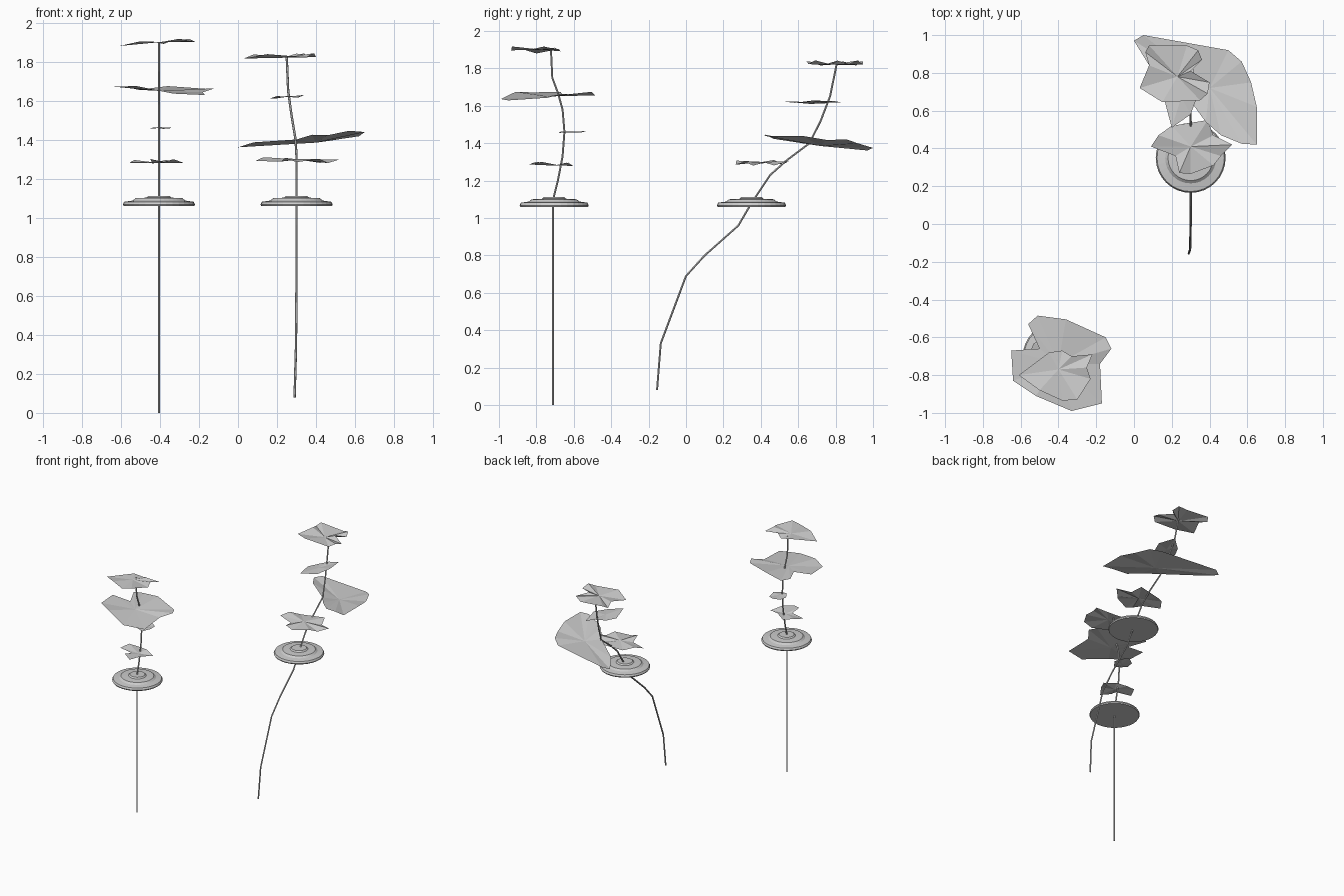
import bpy, math
from mathutils import Vector


def make(name, verts, faces):
    me = bpy.data.meshes.new(name)
    me.from_pydata(verts, [], faces)
    me.update()
    ob = bpy.data.objects.new(name, me)
    bpy.context.collection.objects.link(ob)
    return ob


def stem(name, path, r=0.006, n=6):
    """Thin hexagonal tube along a path of points."""
    pts = [Vector(p) for p in path]
    verts, faces = [], []
    for i, p in enumerate(pts):
        d = (pts[min(i + 1, len(pts) - 1)] - pts[max(i - 1, 0)]).normalized()
        u = Vector((1, 0, 0))
        v = d.cross(u).normalized()
        u = v.cross(d)
        for k in range(n):
            a = 2 * math.pi * k / n
            verts.append(p + r * (u * math.cos(a) + v * math.sin(a)))
    for i in range(len(pts) - 1):
        for k in range(n):
            m = (k + 1) % n
            faces.append((i * n + k, i * n + m, (i + 1) * n + m, (i + 1) * n + k))
    faces.append(tuple(range(n))[::-1])
    faces.append(tuple(range((len(pts) - 1) * n, len(pts) * n)))
    return make(name, verts, faces)


def disc(name, x, y, n=32):
    """Flat-bottomed low dome with a stepped top."""
    prof = [(0.165, 1.06), (0.181, 1.06), (0.185, 1.068), (0.178, 1.082),
            (0.135, 1.088), (0.12, 1.1), (0.065, 1.103), (0.055, 1.112)]
    verts = [(x + r * math.cos(2 * math.pi * k / n), y + r * math.sin(2 * math.pi * k / n), z)
             for r, z in prof for k in range(n)]
    faces = [(i * n + k, i * n + (k + 1) % n, (i + 1) * n + (k + 1) % n, (i + 1) * n + k)
             for i in range(len(prof) - 1) for k in range(n)]
    faces.append(tuple(range(n))[::-1])
    faces.append(tuple(range((len(prof) - 1) * n, len(prof) * n)))
    return make(name, verts, faces)


def leaf(name, c, outline, slope=(0, 0), twist=0, ripple=0.006, sag=0.0):
    """Faceted leaf: fan round a centre, tilted, twisted and rippled."""
    cx, cy, cz = c
    n = len(outline)
    rim, inner = [], []
    for i, (x, y) in enumerate(outline):
        dx, dy = x - cx, y - cy
        z = cz + slope[0] * dx + slope[1] * dy + twist * dx * dy
        rim.append((x, y, z + ripple * (1 if i % 2 else -1)))
    verts = rim + [(cx, cy, cz + sag)]
    faces = [((i + 1) % n, i, n) for i in range(n)]
    area = sum(outline[i - 1][0] * outline[i][1] - outline[i][0] * outline[i - 1][1] for i in range(n))
    if area > 0:
        faces = [f[::-1] for f in faces]
    return make(name, verts, faces)


# Straight front stalk
stem("front_stem", [(-0.405, y, z) for y, z in
     [(-0.71, 0), (-0.71, 1.1), (-0.685, 1.2), (-0.66, 1.33), (-0.65, 1.46),
      (-0.66, 1.58), (-0.685, 1.67), (-0.715, 1.75), (-0.722, 1.9)]])
disc("front_disc", -0.405, -0.705)
leaf("front_leaf_low", (-0.4, -0.7, 1.29),
     [(-0.56, -0.7), (-0.53, -0.63), (-0.44, -0.605), (-0.37, -0.64), (-0.28, -0.68),
      (-0.33, -0.77), (-0.38, -0.84), (-0.45, -0.8), (-0.44, -0.73)],
     slope=(0, -0.03), ripple=0.008, sag=-0.01)
leaf("front_leaf_small", (-0.4, -0.62, 1.46),
     [(-0.46, -0.62), (-0.43, -0.67), (-0.38, -0.68), (-0.34, -0.63), (-0.35, -0.56),
      (-0.4, -0.53), (-0.45, -0.56)], ripple=0.004, slope=(0, 0.02))
leaf("front_leaf_wide", (-0.4, -0.74, 1.66),
     [(-0.5, -0.66), (-0.56, -0.53), (-0.51, -0.485), (-0.36, -0.505), (-0.15, -0.6),
      (-0.12, -0.66), (-0.18, -0.74), (-0.17, -0.95), (-0.33, -0.99), (-0.52, -0.91),
      (-0.64, -0.83), (-0.65, -0.67)],
     slope=(-0.05, 0.03), twist=0.4, sag=-0.01)
leaf("front_leaf_top", (-0.4, -0.77, 1.9),
     [(-0.61, -0.8), (-0.45, -0.68), (-0.38, -0.67), (-0.33, -0.7), (-0.22, -0.69),
      (-0.25, -0.76), (-0.23, -0.82), (-0.3, -0.93), (-0.38, -0.935), (-0.5, -0.88)],
     slope=(0.06, -0.02), ripple=0.008)

# Leaning back stalk
stem("back_stem",
     [(0.29, -0.155, 0.08), (0.297, -0.135, 0.33), (0.3, 0, 0.69), (0.3, 0.1, 0.8),
      (0.3, 0.28, 0.96), (0.3, 0.35, 1.08), (0.3, 0.45, 1.23), (0.3, 0.54, 1.31),
      (0.295, 0.66, 1.4), (0.275, 0.72, 1.52), (0.257, 0.77, 1.65), (0.25, 0.805, 1.82)])
disc("back_disc", 0.3, 0.35)
leaf("back_leaf_low", (0.3, 0.41, 1.295),
     [(0.09, 0.41), (0.13, 0.47), (0.2, 0.52), (0.39, 0.55), (0.42, 0.47), (0.52, 0.42),
      (0.46, 0.36), (0.42, 0.31), (0.3, 0.265), (0.24, 0.27), (0.22, 0.36)],
     slope=(-0.03, 0), ripple=0.01, sag=0.005)
leaf("back_leaf_wide", (0.4, 0.72, 1.41),
     [(0.0, 0.97), (0.05, 1.0), (0.5, 0.92), (0.57, 0.86), (0.62, 0.75), (0.65, 0.62),
      (0.65, 0.42), (0.57, 0.425), (0.46, 0.47), (0.38, 0.54), (0.3, 0.65), (0.08, 0.84)],
     slope=(0.07, -0.06), sag=-0.025)
leaf("back_leaf_small", (0.25, 0.67, 1.62),
     [(0.16, 0.66), (0.2, 0.51), (0.3, 0.58), (0.34, 0.69), (0.31, 0.84), (0.26, 0.79),
      (0.2, 0.74)], slope=(0.04, 0.0), ripple=0.006)
leaf("back_leaf_top", (0.23, 0.78, 1.83),
     [(0.06, 0.91), (0.08, 0.945), (0.28, 0.945), (0.34, 0.92), (0.36, 0.87), (0.3, 0.81),
      (0.4, 0.75), (0.39, 0.69), (0.35, 0.655), (0.15, 0.645), (0.03, 0.72), (0.08, 0.84)],
     slope=(0.02, 0), ripple=0.01, sag=-0.01)
